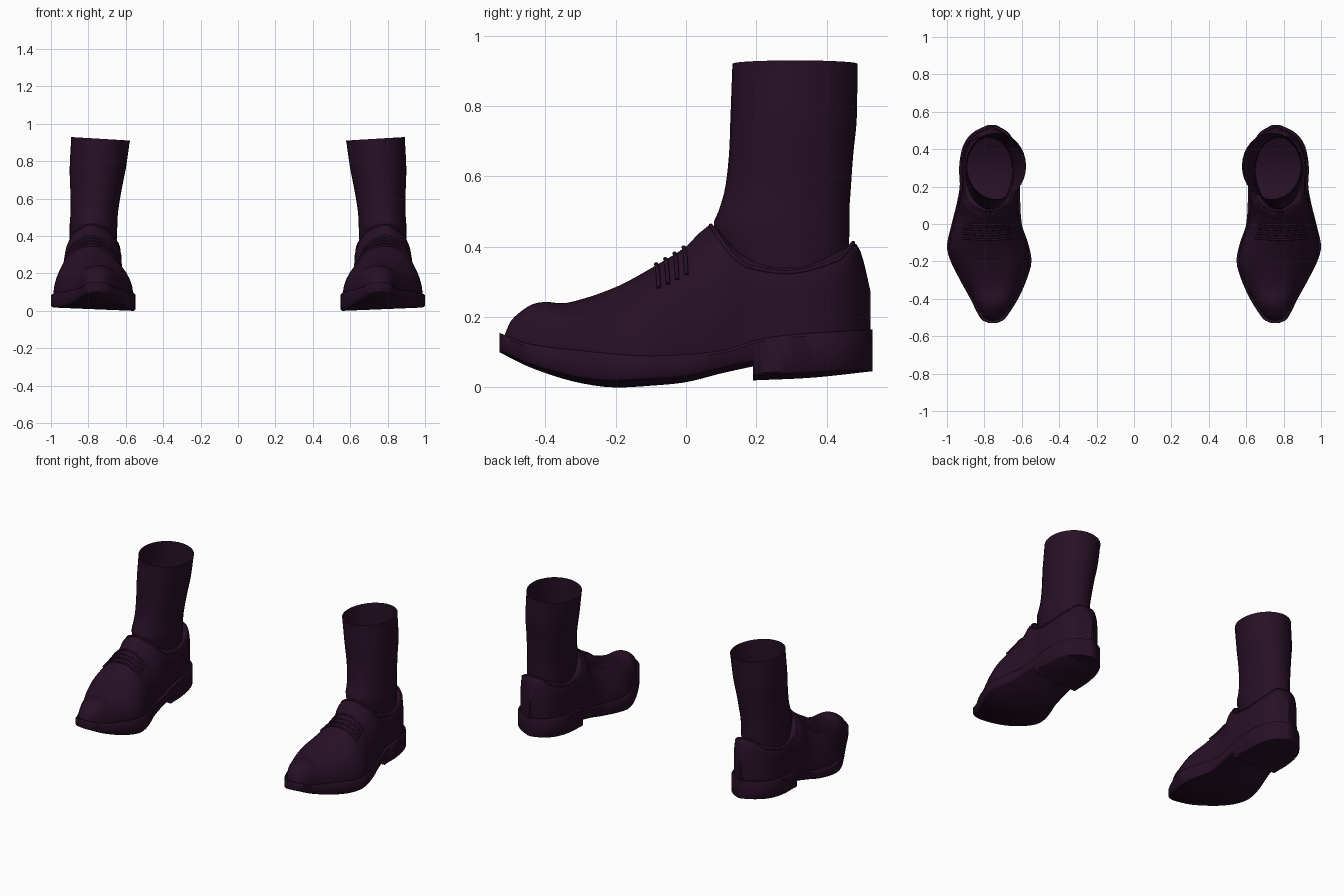
import bpy, bmesh
from math import sin, cos, pi, radians

cube = bpy.data.objects.get("Cube")
if cube:
    bpy.data.objects.remove(cube, do_unlink=True)

plum = bpy.data.materials.new("dark_plum_leather")
plum.use_nodes = True
colour = (0.02, 0.005, 0.019, 1)
plum.diffuse_color = colour
shader = plum.node_tree.nodes["Principled BSDF"]
shader.inputs["Base Color"].default_value = colour
shader.inputs["Roughness"].default_value = 0.6


def curve_through(*points):
    """Smooth function through (position, value) pairs."""
    def slope(i):
        a, b = points[max(i - 1, 0)], points[min(i + 1, len(points) - 1)]
        return (b[1] - a[1]) / (b[0] - a[0])

    def evaluate(p):
        p = min(max(p, points[0][0]), points[-1][0])
        i = 0
        while i < len(points) - 2 and p > points[i + 1][0]:
            i += 1
        (p0, v0), (p1, v1) = points[i], points[i + 1]
        d = p1 - p0
        t = (p - p0) / d
        return ((1 + 2 * t) * (1 - t) ** 2 * v0 + t * (1 - t) ** 2 * d * slope(i)
                + t * t * (3 - 2 * t) * v1 + t * t * (t - 1) * d * slope(i + 1))
    return evaluate


# Sole outline and heights along the length
sole_inner = curve_through((-.53, .735), (-.515, .70), (-.48, .67), (-.4, .62), (-.3, .575),
                           (-.2, .548), (-.1, .567), (0, .6), (.2, .61), (.3, .61),
                           (.4, .625), (.46, .65), (.5, .685), (.53, .74))
sole_outer = curve_through((-.53, .775), (-.515, .81), (-.48, .835), (-.4, .875), (-.3, .93),
                           (-.2, .98), (-.12, 1), (0, .975), (.1, .95), (.2, .932),
                           (.3, .935), (.4, .92), (.46, .89), (.5, .845), (.53, .78))
sole_top = curve_through((-.53, .155), (-.45, .125), (-.3, .105), (-.1, .09), (.1, .105),
                         (.2, .135), (.3, .15), (.53, .165))
sole_bottom = curve_through((-.53, .1), (-.45, .06), (-.35, .025), (-.27, .007), (-.2, 0),
                            (-.1, .005), (0, .015), (.1, .04), (.2, .062))
heel_bottom = curve_through((.19, .02), (.36, .028), (.53, .046))

# Upper ridge height and squareness of its cross-section
ridge = curve_through((-.515, .15), (-.5, .185), (-.48, .207), (-.44, .235), (-.4, .243),
                      (-.34, .24), (-.2, .285), (-.08, .35), (0, .4), (.07, .46),
                      (.14, .395), (.2, .362), (.29, .345), (.37, .36), (.45, .395),
                      (.48, .41), (.5, .375), (.525, .27))
squareness = curve_through((-.515, 2.5), (-.2, 2.1), (0, 2), (.07, 2.2), (.17, 6),
                           (.3, 8), (.44, 7), (.5, 3), (.525, 2.5))


def upper_point(y, u, lift=0):
    """Point on the arch of the upper; u runs from outer edge over to inner edge."""
    inner, outer = sole_inner(y * 1.02) + .012, sole_outer(y * 1.02) - .012
    power = 2 / squareness(y)
    c, s = cos(u), max(sin(u), 0)
    half = (outer - inner) / 2 + lift
    base = sole_top(y) - .02
    x = (inner + outer) / 2 + half * (1 if c > 0 else -1) * abs(c) ** power
    return x, y, base + (ridge(y) - base + lift) * s ** power


def spread(a, b, count):
    """Stations bunched toward both ends."""
    return [(a + b) / 2 - (b - a) / 2 * cos(pi * i / count) for i in range(count + 1)]


def loft(name, rings, side, cap_end=True):
    """Skin closed rings of points, mirrored for the given side."""
    bm = bmesh.new()
    rows = [[bm.verts.new((x * side, y, z)) for x, y, z in ring] for ring in rings]
    n = len(rows[0])
    for a, b in zip(rows, rows[1:]):
        for i in range(n):
            j = (i + 1) % n
            bm.faces.new((a[i], a[j], b[j], b[i]))
    bm.faces.new(rows[0])
    if cap_end:
        bm.faces.new(rows[-1])
    bmesh.ops.recalc_face_normals(bm, faces=bm.faces)
    mesh = bpy.data.meshes.new(name)
    bm.to_mesh(mesh)
    bm.free()
    mesh.materials.append(plum)
    obj = bpy.data.objects.new(name, mesh)
    bpy.context.collection.objects.link(obj)
    bpy.ops.object.select_all(action="DESELECT")
    bpy.context.view_layer.objects.active = obj
    obj.select_set(True)
    bpy.ops.object.shade_smooth_by_angle(angle=radians(45))


def tube(name, points, radius, side, closed=False):
    """Thin round cord along a path."""
    data = bpy.data.curves.new(name, "CURVE")
    data.dimensions = "3D"
    data.bevel_depth = radius
    data.bevel_resolution = 2
    data.use_fill_caps = True
    spline = data.splines.new("POLY")
    spline.points.add(len(points) - 1)
    for p, (x, y, z) in zip(spline.points, points):
        p.co = (x * side, y, z, 1)
    spline.use_cyclic_u = closed
    data.materials.append(plum)
    bpy.context.collection.objects.link(bpy.data.objects.new(name, data))


def slab_ring(y, bottom):
    """Cross-section of the sole, with softened lower edges and a sideways tilt."""
    a, b, top, low = sole_inner(y), sole_outer(y), sole_top(y), bottom(y)
    tilt = .04 * (b - a)
    soft = .008
    return [(a + soft, y, top), (b - soft, y, top), (b, y, top - soft),
            (b, y, low + tilt + soft), (b - soft, y, low + tilt),
            (a + soft, y, low), (a, y, low + soft), (a, y, top - soft)]


# Sock rings: height, inner x, outer x, front y, back y
SOCK = [(.34, .65, .9, .11, .46), (.46, .645, .9, .078, .465), (.5, .644, .897, .092, .464),
        (.56, .637, .895, .11, .468), (.66, .62, .897, .122, .475),
        (.76, .6, .9, .126, .485), (.92, .577, .892, .132, .487)]
sock_curves = [curve_through(*[(row[0], row[k]) for row in SOCK]) for k in range(1, 5)]


def sock_ring(z, count=32):
    a, b, front, back = [f(z) for f in sock_curves]
    lean = .06 if z > .9 else 0
    ring = []
    for i in range(count):
        t = 2 * pi * i / count
        dx = (b - a) / 2 * cos(t)
        ring.append(((a + b) / 2 + dx, (front + back) / 2 + (back - front) / 2 * sin(t),
                     z + lean * dx))
    return ring


def collar_angle(y):
    """Angle of the opening edge, closing over the ridge at both ends."""
    blend = min((y - .07) / .1, (.475 - y) / .04, 1)
    return pi / 2 - pi / 4 * max(blend, 0) ** .5


for side, label in ((1, "left"), (-1, "right")):
    # Sole and heel
    loft(label + "_sole", [slab_ring(y, sole_bottom) for y in spread(-.53, .2, 36)], side)
    loft(label + "_heel", [slab_ring(y, heel_bottom) for y in spread(.19, .53, 20)], side)

    # Leather upper
    arch = [pi * i / 32 for i in range(33)]
    loft(label + "_upper",
         [[upper_point(y, u) for u in arch] for y in spread(-.515, .525, 56)], side)

    # Sock, open at the top
    loft(label + "_sock", [sock_ring(.34 + .58 * i / 22) for i in range(23)], side, False)

    # Rolled edge of the shoe opening
    edge = spread(.07, .475, 24)
    rim = [upper_point(y, collar_angle(y)) for y in edge]
    rim += [upper_point(y, pi - collar_angle(y)) for y in reversed(edge[1:-1])]
    tube(label + "_collar_edge", rim, .006, side, True)

    # Laces across the instep
    for k in range(4):
        y = -.085 + .026 * k
        lace = [upper_point(y + .012 * abs(cos(u)), u, .003)
                for u in [pi * (.27 + .046 * i) for i in range(11)]]
        tube(f"{label}_lace_{k + 1}", lace, .006, side)
